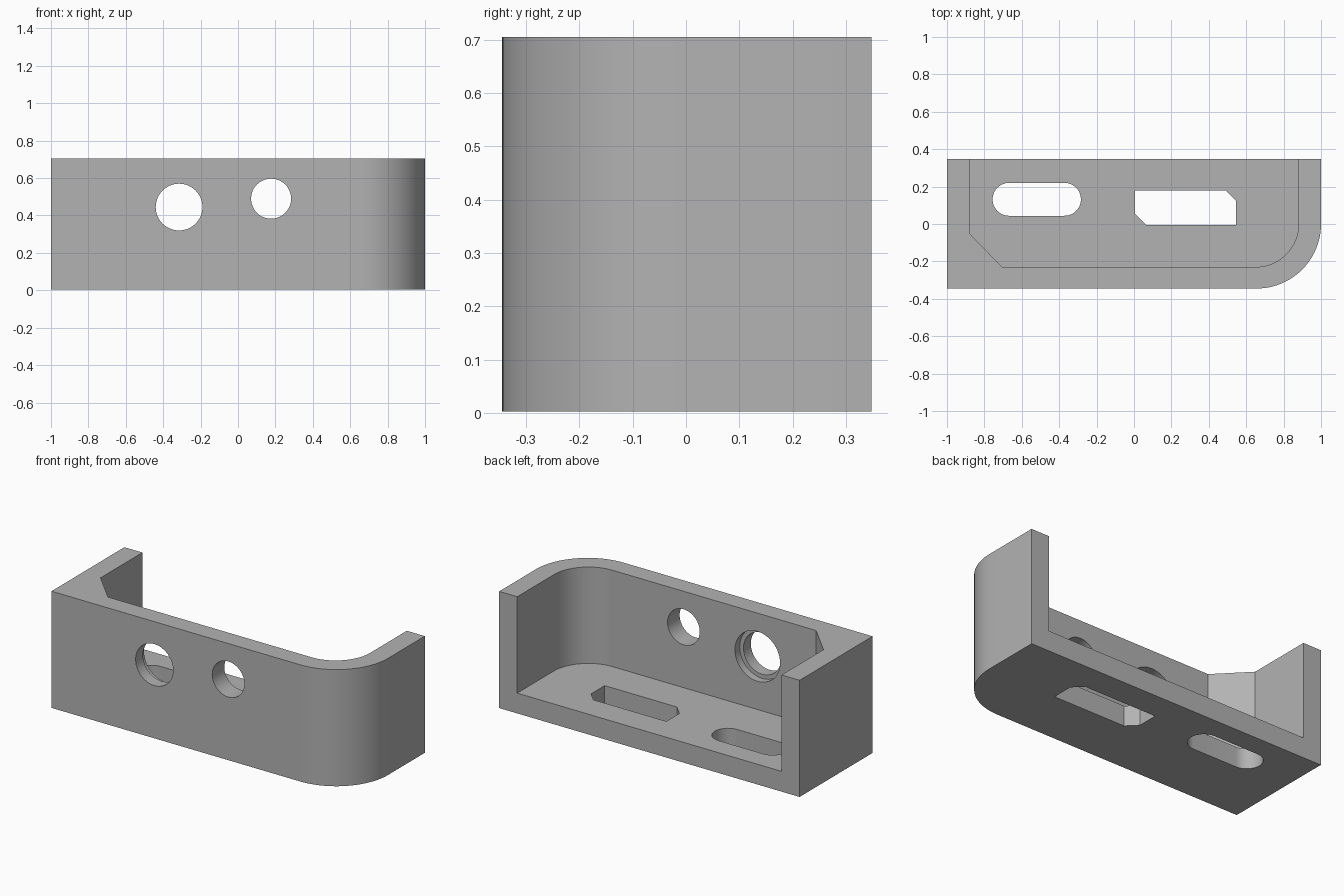
import bpy, bmesh, math

old = bpy.data.objects.get("Cube")
if old:
    bpy.data.objects.remove(old, do_unlink=True)

grey = bpy.data.materials.new("plain_grey")
grey.use_nodes = True
colour = (0.45, 0.45, 0.45, 1)
grey.diffuse_color = colour
grey.node_tree.nodes["Principled BSDF"].inputs["Base Color"].default_value = colour


def arc(cx, cy, r, start, end, n=24):
    """Points along an arc, angles in degrees."""
    step = (end - start) / n
    return [(cx + r * math.cos(math.radians(start + i * step)),
             cy + r * math.sin(math.radians(start + i * step))) for i in range(n + 1)]


def prism(name, outline, low, high, along="z"):
    """Extrude an outline along z, or along y for an outline in x and z."""
    place = (lambda p, t: (p[0], p[1], t)) if along == "z" else (lambda p, t: (p[0], t, p[1]))
    bm = bmesh.new()
    a = [bm.verts.new(place(p, low)) for p in outline]
    b = [bm.verts.new(place(p, high)) for p in outline]
    bm.faces.new(a)
    bm.faces.new(b)
    for i in range(len(a)):
        j = (i + 1) % len(a)
        bm.faces.new((a[i], a[j], b[j], b[i]))
    bmesh.ops.recalc_face_normals(bm, faces=bm.faces)
    mesh = bpy.data.meshes.new(name)
    bm.to_mesh(mesh)
    bm.free()
    obj = bpy.data.objects.new(name, mesh)
    bpy.context.collection.objects.link(obj)
    mesh.materials.append(grey)
    return obj


def circle(x, z, r):
    return arc(x, z, r, 0, 360, 48)[:-1]


# Outer block with one rounded front corner
front, back, top = -0.345, 0.348, 0.705
bracket = prism("bracket", [(-1, back), (-1, front)]
                + arc(0.655, 0, 0.345, -90, 0) + [(1, back)], 0.003, top)

# Open cavity, chamfered on one corner and rounded on the other
cavity = [(-0.88, 0.5), (-0.88, -0.05), (-0.705, -0.23)] + arc(0.65, 0, 0.23, -90, 0) + [(0.88, 0.5)]

# Floor openings
slot = arc(-0.372, 0.132, 0.088, -90, 90) + arc(-0.668, 0.132, 0.088, 90, 270)
window = [(0.065, -0.005), (0.545, -0.005), (0.545, 0.125),
          (0.49, 0.18), (0.005, 0.18), (0.005, 0.055)]

cutters = [
    prism("cavity_cutter", cavity, 0.125, 1),
    prism("slot_cutter", slot, -0.2, 0.3),
    prism("window_cutter", window, -0.2, 0.3),
    # Round holes in the front wall, the larger one recessed from inside
    prism("large_hole_cutter", circle(-0.315, 0.445, 0.125), -0.5, -0.1, "y"),
    prism("recess_cutter", circle(-0.315, 0.445, 0.15), -0.275, -0.1, "y"),
    prism("small_hole_cutter", circle(0.177, 0.49, 0.107), -0.5, -0.1, "y"),
]

bpy.context.view_layer.objects.active = bracket
for cutter in cutters:
    mod = bracket.modifiers.new(cutter.name, "BOOLEAN")
    mod.operation = "DIFFERENCE"
    mod.solver = "EXACT"
    mod.object = cutter
    bpy.ops.object.modifier_apply(modifier=mod.name)
    bpy.data.objects.remove(cutter, do_unlink=True)

bpy.ops.object.select_all(action="DESELECT")
bracket.select_set(True)
bpy.ops.object.shade_smooth_by_angle(angle=math.radians(30))
